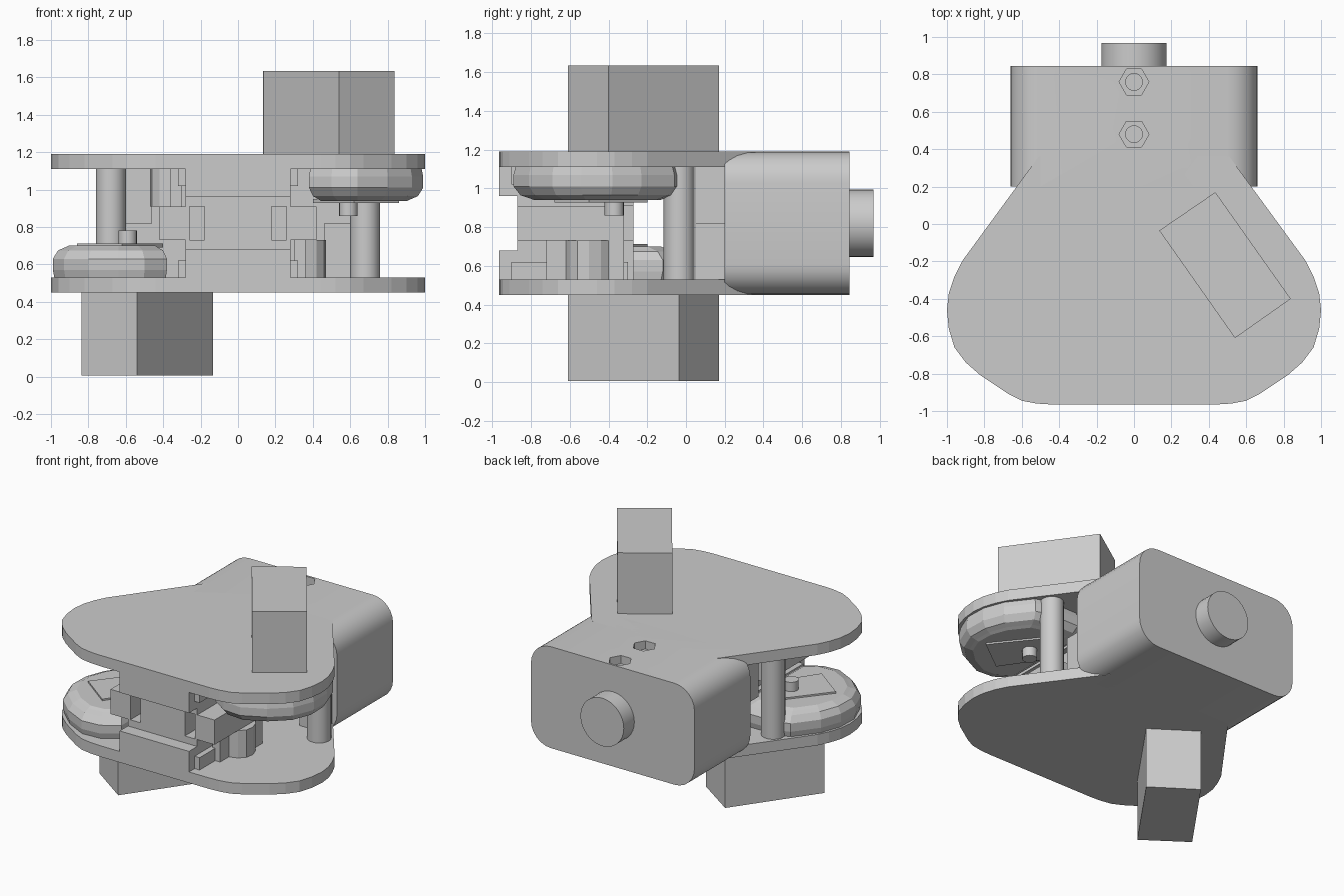
import bpy, bmesh, math
from mathutils import Matrix, Vector

if "Cube" in bpy.data.objects:
    bpy.data.objects.remove(bpy.data.objects["Cube"])

ZC = 0.82  # height of the centre axis
TURN = Matrix.Translation((0, 0, ZC)) @ Matrix.Rotation(math.pi, 4, 'Y') @ Matrix.Translation((0, 0, -ZC))


def finish(name, bm):
    bmesh.ops.recalc_face_normals(bm, faces=bm.faces)
    me = bpy.data.meshes.new(name)
    bm.to_mesh(me)
    bm.free()
    ob = bpy.data.objects.new(name, me)
    bpy.context.collection.objects.link(ob)
    return ob


def loft(name, layers):
    """Solid through a list of equal-length rings of 3D points."""
    bm = bmesh.new()
    rings = [[bm.verts.new(p) for p in ring] for ring in layers]
    n = len(rings[0])
    for a, b in zip(rings, rings[1:]):
        for i in range(n):
            bm.faces.new((a[i], a[(i + 1) % n], b[(i + 1) % n], b[i]))
    bm.faces.new(rings[0])
    bm.faces.new(rings[-1])
    return finish(name, bm)


def prism(name, pts, z0, z1):
    return loft(name, [[(x, y, z) for x, y in pts] for z in (z0, z1)])


def box(name, x0, x1, y0, y1, z0, z1):
    return prism(name, [(x0, y0), (x1, y0), (x1, y1), (x0, y1)], z0, z1)


def disc(cx, cy, r, n):
    return [(cx + r * math.cos(2 * math.pi * i / n), cy + r * math.sin(2 * math.pi * i / n)) for i in range(n)]


def smooth(ob):
    for o in bpy.context.selected_objects:
        o.select_set(False)
    ob.select_set(True)
    bpy.context.view_layer.objects.active = ob
    bpy.ops.object.shade_smooth_by_angle(angle=math.radians(35))


def turned(ob, name):
    """Copy of a part, half a turn about the long axis."""
    me = ob.data.copy()
    me.transform(TURN)
    c = bpy.data.objects.new(name, me)
    bpy.context.collection.objects.link(c)
    return c


# Two outer plates
half = [(0.44, -0.965), (0.52, -0.96), (0.6, -0.945), (0.67, -0.91), (0.82, -0.81), (0.9, -0.74),
        (0.96, -0.66), (0.99, -0.56), (1.0, -0.46), (0.99, -0.37), (0.96, -0.28), (0.92, -0.2), (0.51, 0.36)]
outline = half + [(-x, y) for x, y in reversed(half)]
lower = prism("lower_plate", outline, 0.45, 0.53)
turned(lower, "upper_plate")

# Rear housing with rounded edges
w, h, r = 0.66, 0.37, 0.16
ring = []
for q, (sx, sz) in enumerate([(1, 1), (-1, 1), (-1, -1), (1, -1)]):
    for i in range(7):
        a = math.pi / 2 * (q + i / 6)
        ring.append((sx * (w - r) + r * math.cos(a), ZC + sz * (h - r) + r * math.sin(a)))
housing = loft("rear_housing", [[(x, y, z) for x, z in ring] for y in (0.2, 0.845)])

# Recessed nut sockets in the housing top
for i, y in enumerate((0.76, 0.48)):
    for j, (rad, n, z0) in enumerate(((0.08, 6, 1.13), (0.045, 20, 0.95))):
        cut = prism(f"socket_cutter_{i}_{j}", disc(0, y, rad, n), z0, 1.3)
        cut.hide_render = True
        cut.hide_set(True)
        m = housing.modifiers.new("socket", 'BOOLEAN')
        m.object = cut
        m.solver = 'EXACT'
smooth(housing)

# Rear knob
smooth(loft("rear_knob", [[(x, y, z) for x, z in disc(0, ZC, 0.175, 32)] for y in (0.84, 0.967)]))

# Slanted grip blocks
top = prism("upper_block", [(0.435, 0.17), (0.135, -0.035), (0.54, -0.61), (0.838, -0.4)], 1.18, 1.635)
turned(top, "lower_block")

# Posts between the plates
for side, s in (("right", 1), ("left", -1)):
    smooth(prism("post_" + side, disc(s * 0.68, -0.035, 0.08, 20), 0.52, 1.12))

# Stops in front of the housing
stop = box("stop_lower", 0.46, 0.62, 0.05, 0.22, 0.52, ZC)
turned(stop, "stop_upper")

# Centre column: recessed core, flush front rails, stepped wings
box("core", -0.18, 0.18, -0.87, -0.27, 0.72, 0.92)
rail = box("rail_lower", -0.28, 0.28, -0.965, -0.27, 0.52, 0.68)
turned(rail, "rail_upper")
step = box("rail_step_lower", -0.28, 0.28, -0.87, -0.27, 0.67, 0.73)
turned(step, "rail_step_upper")
wing = box("wing_lower", -0.32, 0.32, -0.9, -0.3, 0.52, 0.62)
turned(wing, "wing_upper")
for side, s in (("right", 1), ("left", -1)):
    box("tab_" + side, *sorted((s * 0.26, s * 0.42)), -0.87, -0.32, 0.73, 0.91)
    box("slot_back_" + side, *sorted((s * 0.17, s * 0.27)), -0.5, -0.32, 0.73, 0.91)
lug_pts = [(0.3, -0.72), (0.36, -0.72), (0.36, -0.62), (0.42, -0.6), (0.46, -0.56), (0.47, -0.5),
           (0.45, -0.44), (0.42, -0.4), (0.42, -0.32), (0.3, -0.32)]
lug = prism("lug_lower", lug_pts, 0.52, 0.73)
turned(lug, "lug_upper")

# Rounded pads on the plates, stepping inward away from the plate
pad = [(-0.38, -0.8), (-0.5, -0.88), (-0.64, -0.89), (-0.8, -0.81), (-0.93, -0.69), (-0.99, -0.54),
       (-0.985, -0.38), (-0.93, -0.23), (-0.8, -0.06), (-0.7, -0.03), (-0.46, -0.03), (-0.38, -0.12)]
c = Vector((-0.64, -0.45))
layers = []
for z, k in ((0.52, 0.97), (0.57, 1.0), (0.63, 1.0), (0.675, 0.92), (0.69, 0.82), (0.7, 0.76)):
    layers.append([(*(c + (Vector(p) - c) * k), z) for p in pad])
pad_ob = loft("pad_lower", layers)
turned(pad_ob, "pad_upper")

# Raised tile and pin on each pad
tile = prism("pad_tile_lower", [(-0.86, -0.5), (-0.62, -0.68), (-0.4, -0.36), (-0.62, -0.2)], 0.69, 0.712)
turned(tile, "pad_tile_upper")
pin = prism("pin_lower", disc(-0.59, -0.37, 0.05, 16), 0.69, 0.78)
smooth(pin)
turned(pin, "pin_upper")
